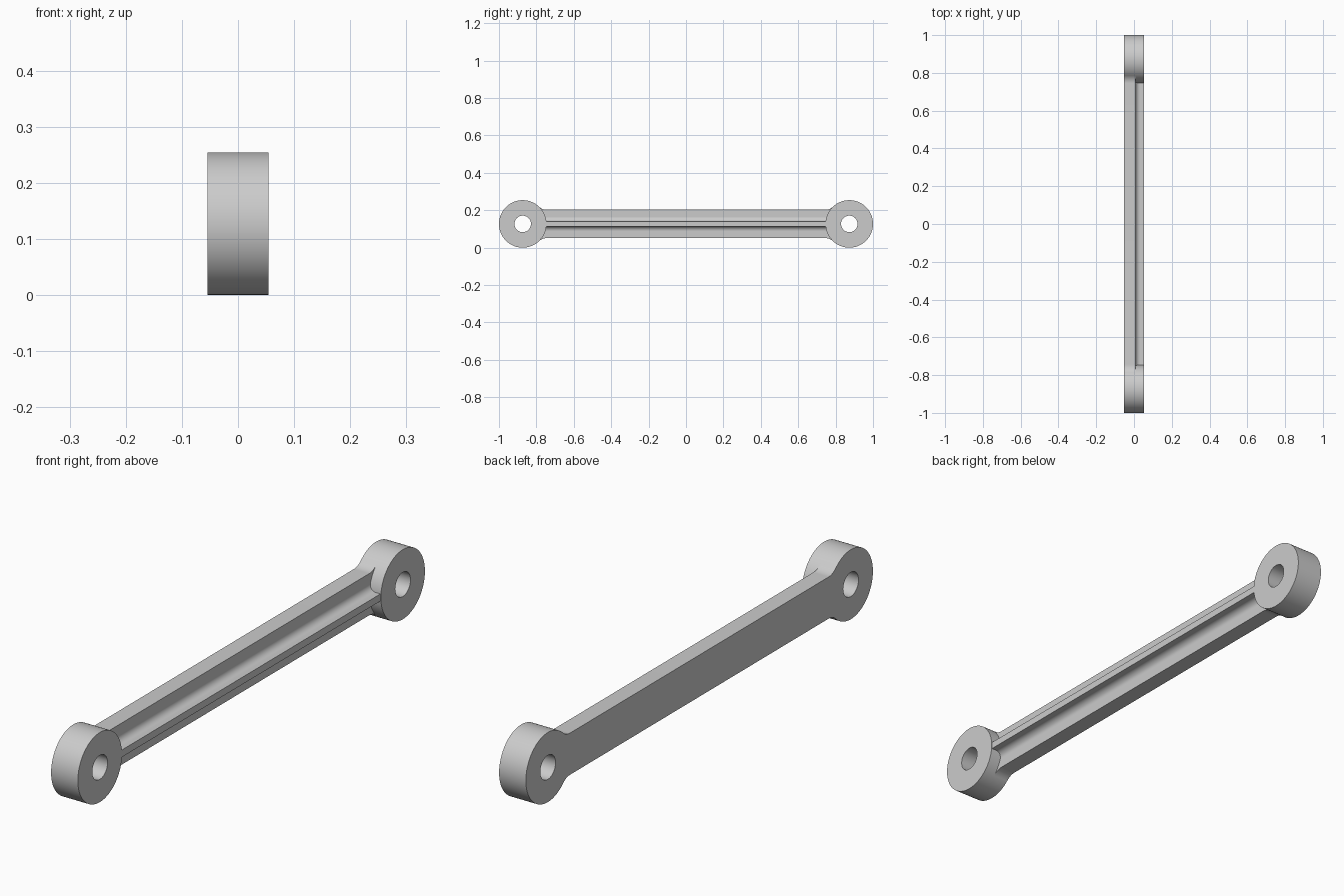
import bpy, bmesh
from math import sin, cos, pi, atan2, sqrt, radians

if "Cube" in bpy.data.objects:
    bpy.data.objects.remove(bpy.data.objects["Cube"], do_unlink=True)

R, HOLE, CY, CZ = 0.127, 0.044, 0.873, 0.127   # eye radius, bore, centre
X0, X1, WEB, RIB = -0.054, 0.054, 0.008, 0.052  # eye sides, web face, rib face
HALF, BLEND = 0.076, 0.06                       # web half height, neck radius
SEG = 96

grey = bpy.data.materials.new("light grey")
grey.use_nodes = True
grey.diffuse_color = (0.6, 0.6, 0.6, 1)
grey.node_tree.nodes["Principled BSDF"].inputs["Base Color"].default_value = (0.6, 0.6, 0.6, 1)


def finish(bm, name):
    bmesh.ops.recalc_face_normals(bm, faces=bm.faces)
    mesh = bpy.data.meshes.new(name)
    bm.to_mesh(mesh)
    bm.free()
    mesh.materials.append(grey)
    obj = bpy.data.objects.new(name, mesh)
    bpy.context.collection.objects.link(obj)
    bpy.ops.object.select_all(action="DESELECT")
    obj.select_set(True)
    bpy.context.view_layer.objects.active = obj
    bpy.ops.object.shade_smooth_by_angle(angle=radians(30))


def extrude(name, points, offset):
    bm = bmesh.new()
    face = bm.faces.new([bm.verts.new(p) for p in points])
    new = bmesh.ops.extrude_face_region(bm, geom=[face])["geom"]
    verts = [v for v in new if isinstance(v, bmesh.types.BMVert)]
    bmesh.ops.translate(bm, verts=verts, vec=offset)
    finish(bm, name)


def arc(cy, cz, r, a, b, n):
    return [(cy + r * cos(a + (b - a) * i / n), cz + r * sin(a + (b - a) * i / n))
            for i in range(n + 1)]


def eye(name, cy):
    # Ring revolved from a rectangular section
    bm = bmesh.new()
    section = [(X0, HOLE), (X0, R), (X1, R), (X1, HOLE)]
    loops = [[bm.verts.new((x, cy + r * cos(2 * pi * i / SEG), CZ + r * sin(2 * pi * i / SEG)))
              for x, r in section] for i in range(SEG)]
    for i in range(SEG):
        a, b = loops[i], loops[(i + 1) % SEG]
        for k in range(4):
            j = (k + 1) % 4
            bm.faces.new((a[k], a[j], b[j], b[k]))
    finish(bm, name)


eye("front_eye", -CY)
eye("back_eye", CY)

# Web outline: concave necks tangent to the eyes, ends following the eye rims
dy = sqrt((R + BLEND) ** 2 - (HALF + BLEND) ** 2)
ang = atan2(HALF + BLEND, dy)
neck = arc(-CY + dy, HALF + BLEND, BLEND, -pi / 2, ang - pi, 12)
rim = arc(-CY, 0, R, ang, -ang, 24)[1:-1]
left = neck + rim + [(y, -z) for y, z in reversed(neck)]
outline = left + [(-y, -z) for y, z in left]
extrude("web", [(X0, y, CZ + z) for y, z in outline], (WEB - X0, 0, 0))

# Centre rib with rounded roots
ROOT, THICK, END = 0.025, 0.013, 0.775
root = arc(WEB + ROOT, THICK + ROOT, ROOT, pi, 1.5 * pi, 12)
side = [(WEB - 0.01, THICK + ROOT)] + root + [(RIB, THICK)]
section = side + [(x, -z) for x, z in reversed(side)]
extrude("rib", [(x, -END, CZ + z) for x, z in section], (0, 2 * END, 0))
